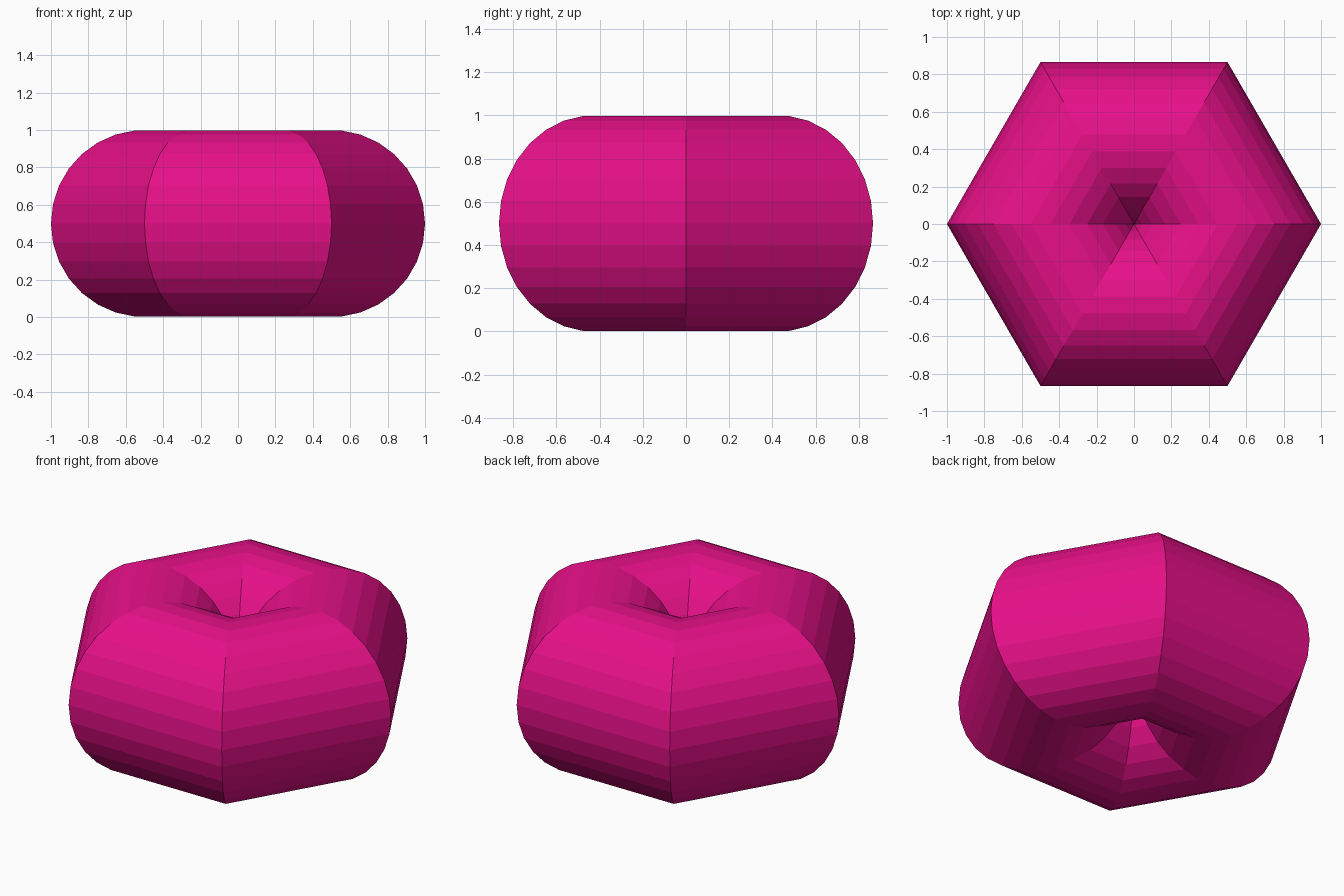
import bpy, bmesh

if "Cube" in bpy.data.objects:
    bpy.data.objects.remove(bpy.data.objects["Cube"])

# Six-sided ring whose round tube closes to a point in the middle
bpy.ops.mesh.primitive_torus_add(major_segments=6, minor_segments=30,
                                 major_radius=0.5, minor_radius=0.5,
                                 location=(0, 0, 0.5))
ring = bpy.context.object
ring.name = "hexagonal_ring"

# Merge the coincident points at the centre
bm = bmesh.new()
bm.from_mesh(ring.data)
bmesh.ops.remove_doubles(bm, verts=bm.verts, dist=1e-4)
bm.to_mesh(ring.data)
bm.free()
ring.data.shade_flat()

# Magenta finish
mat = bpy.data.materials.new("magenta")
mat.diffuse_color = (0.8, 0.005, 0.25, 1)
mat.use_nodes = True
mat.node_tree.nodes["Principled BSDF"].inputs["Base Color"].default_value = mat.diffuse_color
ring.data.materials.append(mat)
